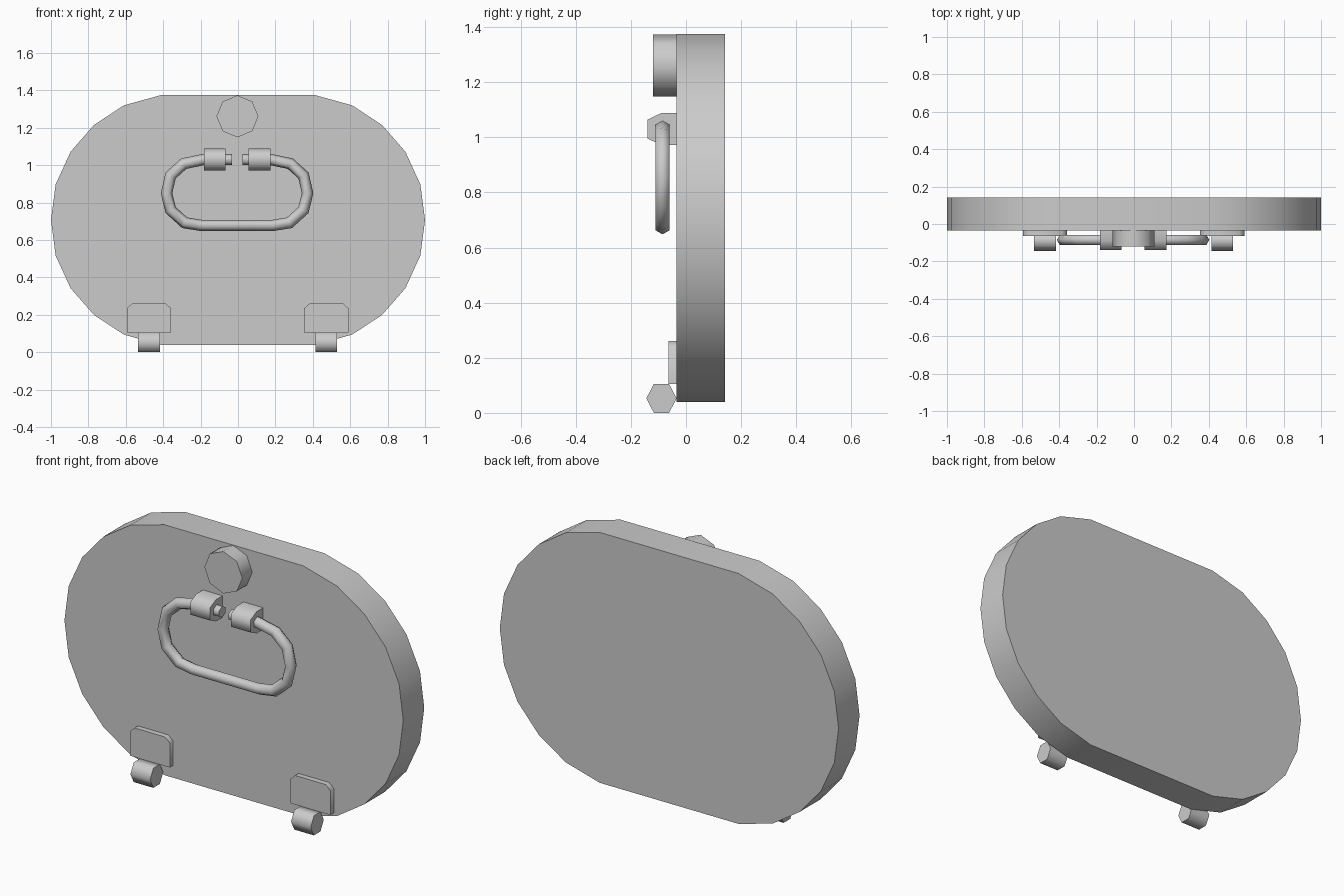
import bpy, bmesh, math
from mathutils import Vector

if "Cube" in bpy.data.objects:
    bpy.data.objects.remove(bpy.data.objects["Cube"])

grey = bpy.data.materials.new("light_grey")
grey.diffuse_color = (0.6, 0.6, 0.6, 1)
grey.use_nodes = True
grey.node_tree.nodes["Principled BSDF"].inputs["Base Color"].default_value = grey.diffuse_color


def finish(name, bm, angle=65):
    bmesh.ops.recalc_face_normals(bm, faces=bm.faces)
    me = bpy.data.meshes.new(name)
    bm.to_mesh(me)
    bm.free()
    ob = bpy.data.objects.new(name, me)
    bpy.context.collection.objects.link(ob)
    me.materials.append(grey)
    bpy.ops.object.select_all(action='DESELECT')
    ob.select_set(True)
    bpy.context.view_layer.objects.active = ob
    bpy.ops.object.shade_smooth_by_angle(angle=math.radians(angle))
    return ob


def prism(name, points, depth):
    """Extrude a closed 3D outline along the depth vector."""
    bm = bmesh.new()
    face = bm.faces.new([bm.verts.new(p) for p in points])
    ext = bmesh.ops.extrude_face_region(bm, geom=[face], use_keep_orig=True)
    verts = [v for v in ext["geom"] if isinstance(v, bmesh.types.BMVert)]
    bmesh.ops.translate(bm, vec=depth, verts=verts)
    return finish(name, bm)


def tube(name, path, y, r, sides=6):
    """Sweep a round section along an open path in the xz plane."""
    bm = bmesh.new()
    pts = [Vector(p) for p in path]
    rings = []
    for i, p in enumerate(pts):
        a = (p - pts[max(i - 1, 0)]).normalized()
        b = (pts[min(i + 1, len(pts) - 1)] - p).normalized()
        t = (a + b).normalized()
        n = Vector((t.y, -t.x))
        stretch = r / max(t.dot(a), t.dot(b))
        ring = []
        for k in range(sides):
            w = 2 * math.pi * k / sides
            q = p + n * math.cos(w) * stretch
            ring.append(bm.verts.new((q.x, y + math.sin(w) * r, q.y)))
        rings.append(ring)
    for r0, r1 in zip(rings, rings[1:]):
        for k in range(sides):
            j = (k + 1) % sides
            bm.faces.new((r0[k], r0[j], r1[j], r1[k]))
    bm.faces.new(rings[0])
    bm.faces.new(rings[-1])
    return finish(name, bm)


# Main panel: one quadrant mirrored in both directions
MID = 0.707
FRONT = -0.035
quad = [(1.0, 0), (0.975, 0.19), (0.895, 0.365), (0.77, 0.508),
        (0.61, 0.613), (0.41, 0.668)]
half = quad + [(-x, z) for x, z in reversed(quad)]
outline = half + [(x, -z) for x, z in reversed(half[1:-1])]
prism("panel", [(x, FRONT, MID + z) for x, z in outline], (0, 0.177, 0))

# Octagonal knob at the top
knob = [(-0.003 + 0.112 * math.cos(k * math.pi / 4), FRONT,
         1.261 + 0.112 * math.sin(k * math.pi / 4)) for k in range(8)]
prism("knob", knob, (0, -0.084, 0))

# Ring handle with a gap at the top
CX = -0.005
side = [(0.028, 1.03), (0.18, 1.03), (0.285, 1.008), (0.355, 0.945),
        (0.377, 0.85), (0.355, 0.76), (0.28, 0.692), (0.192, 0.678)]
path = [(CX + x, z) for x, z in side]
path += [(CX - x, z) for x, z in reversed(side)]
tube("handle", path, -0.085, 0.03)

bracket = [(FRONT, 0.972), (FRONT, 1.088), (-0.09, 1.088), (-0.14, 1.064),
           (-0.14, 0.996), (-0.09, 0.972)]
plate = [(-0.118, 0.105), (0.118, 0.105), (0.118, 0.235), (0.09, 0.26),
         (-0.09, 0.26), (-0.118, 0.235)]
for label, s in (("left", -1), ("right", 1)):
    # Handle bracket
    x0 = -0.005 + s * 0.12 - 0.058
    prism(label + "_handle_bracket", [(x0, y, z) for y, z in bracket],
          (0.116, 0, 0))
    # Hinge plate and hexagonal barrel
    hx = -0.002 + s * 0.474
    prism(label + "_hinge_plate", [(hx + x, FRONT, z) for x, z in plate],
          (0, -0.029, 0))
    barrel = [(hx - 0.058, -0.089 + 0.055 * math.cos(k * math.pi / 3),
               0.0525 + 0.0606 * math.sin(k * math.pi / 3)) for k in range(6)]
    prism(label + "_hinge_barrel", barrel, (0.116, 0, 0))
